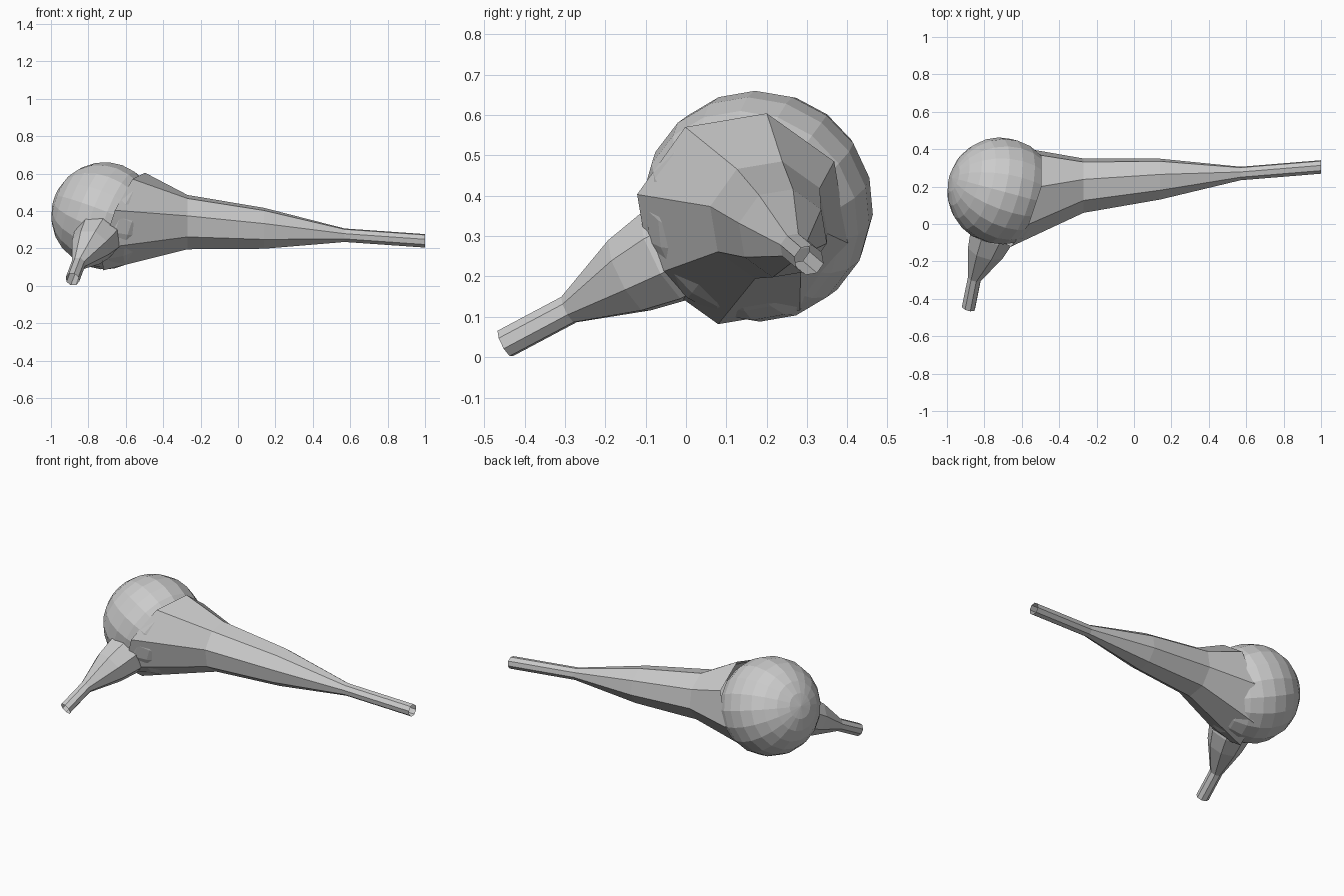
import bpy, bmesh, math
from mathutils import Vector, Matrix

if "Cube" in bpy.data.objects:
    bpy.data.objects.remove(bpy.data.objects["Cube"])

SIDES = 8


def loft(name, rings):
    """Skin a list of vertex rings into an open-ended faceted tube."""
    bm = bmesh.new()
    loops = [[bm.verts.new(p) for p in ring] for ring in rings]
    for a, b in zip(loops, loops[1:]):
        for i in range(SIDES):
            j = (i + 1) % SIDES
            bm.faces.new((a[i], a[j], b[j], b[i]))
    bmesh.ops.recalc_face_normals(bm, faces=bm.faces)
    return finish(name, bm)


def finish(name, bm):
    mesh = bpy.data.meshes.new(name)
    bm.to_mesh(mesh)
    bm.free()
    obj = bpy.data.objects.new(name, mesh)
    bpy.context.collection.objects.link(obj)
    return obj


# Rounded bulb, pole turned toward the long neck
bm = bmesh.new()
axis = Vector((1, -0.27, -0.37)).to_track_quat('Z', 'Y').to_matrix().to_4x4()
bmesh.ops.create_uvsphere(bm, u_segments=18, v_segments=12, radius=0.287,
                          matrix=Matrix.Translation((-0.712, 0.177, 0.374)) @ axis)
finish("round_bulb", bm)

# Long tapering neck: x, y, z, radius, slant of the ring along y and z
stations = [(-0.61, 0.14, 0.343, 0.268, 0.27, 0.37),
            (-0.27, 0.205, 0.34, 0.149, 0.0, 0.0),
            (0.14, 0.24, 0.307, 0.112, 0.0, 0.0),
            (0.57, 0.27, 0.27, 0.037, 0.0, 0.0),
            (1.0, 0.305, 0.24, 0.037, 0.0, 0.0)]
rings = []
for x, y, z, r, sy, sz in stations:
    ring = []
    for i in range(SIDES):
        a = math.radians(-13 + 360 * i / SIDES)
        dy, dz = r * math.cos(a), r * math.sin(a)
        ring.append((x + sy * dy + sz * dz, y + dy, z + dz))
    rings.append(ring)
loft("long_neck", rings)

# Short spout at the front, rings square to its own direction
spout = [((-0.885, -0.448, 0.034), 0.038),
         ((-0.853, -0.29, 0.118), 0.038),
         ((-0.79, -0.14, 0.203), 0.105),
         ((-0.755, -0.05, 0.25), 0.127),
         ((-0.735, 0.05, 0.30), 0.127)]
direction = Vector((0.15, 0.5, 0.26)).normalized()
turn = direction.to_track_quat('Z', 'Y')
rings = []
for centre, r in spout:
    rings.append([Vector(centre) + turn @ Vector((r * math.cos(a), r * math.sin(a), 0))
                  for a in (math.tau * (i + 0.5) / SIDES for i in range(SIDES))])
loft("short_spout", rings)
